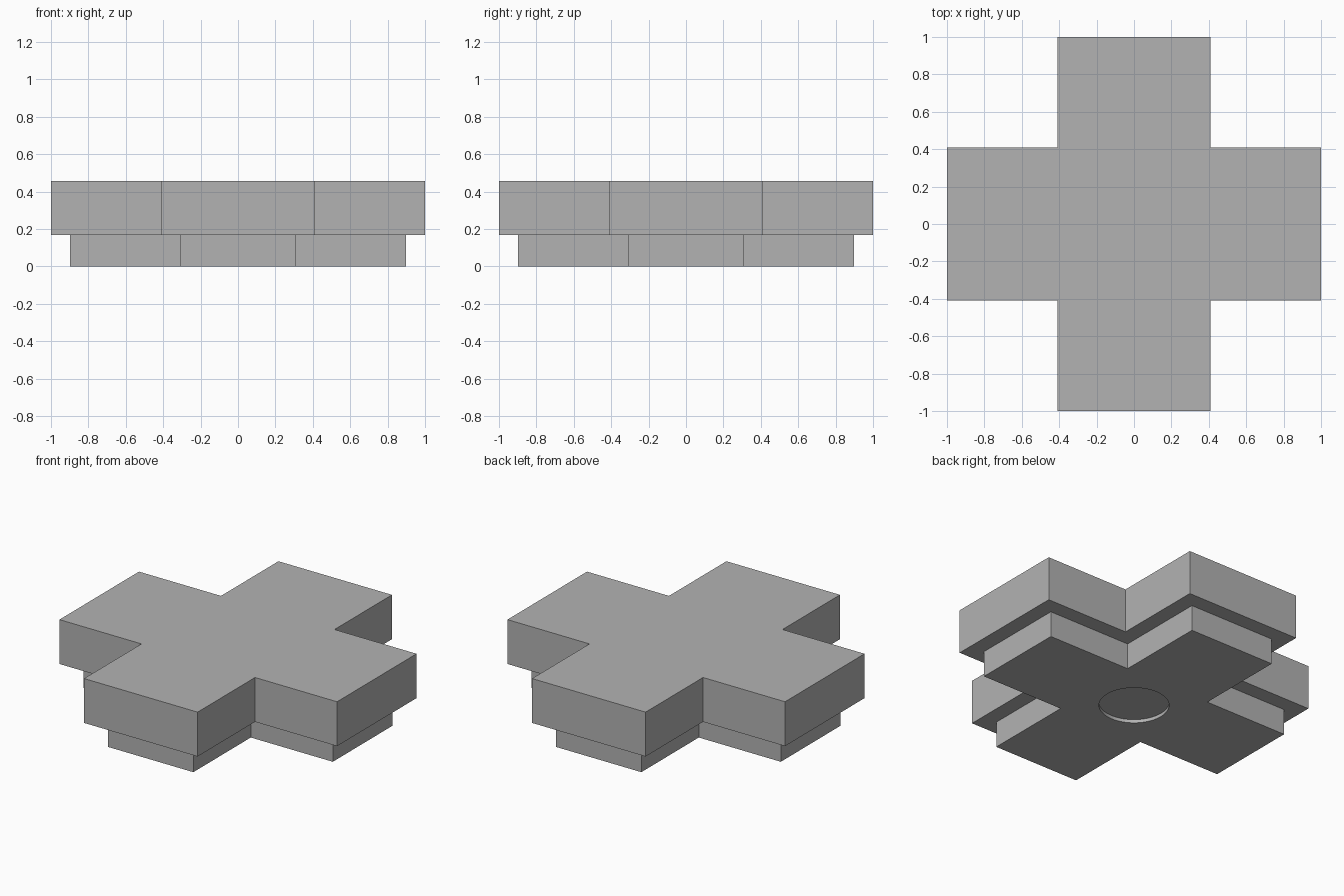
import bpy, bmesh, math
from mathutils import Vector

if "Cube" in bpy.data.objects:
    bpy.data.objects.remove(bpy.data.objects["Cube"], do_unlink=True)

STEP = 0.1016            # overhang of the upper tier
REACH, HALF = 1 - STEP, 0.409 - STEP
Z_STEP, Z_TOP = 0.168, 0.457
HOLE_R, HOLE_DEPTH = 0.207, 0.022

grey = bpy.data.materials.new("mid_grey")
grey.use_nodes = True
grey.diffuse_color = (0.45, 0.45, 0.45, 1)
grey.node_tree.nodes["Principled BSDF"].inputs["Base Color"].default_value = grey.diffuse_color


def add_object(name, bm):
    bmesh.ops.recalc_face_normals(bm, faces=bm.faces)
    mesh = bpy.data.meshes.new(name)
    bm.to_mesh(mesh)
    bm.free()
    mesh.materials.append(grey)
    obj = bpy.data.objects.new(name, mesh)
    bpy.context.collection.objects.link(obj)
    return obj


def extrude(bm, face, rise, spread):
    """Extrude a cap upward and push its outline outward, keeping the cross shape."""
    cap = bmesh.ops.extrude_face_region(bm, geom=[face])["geom"]
    top = next(g for g in cap if isinstance(g, bmesh.types.BMFace))
    for v in top.verts:
        v.co += Vector((math.copysign(spread, v.co.x), math.copysign(spread, v.co.y), rise))
    if face.is_valid and rise and face.calc_center_median().z > 0:
        bm.faces.remove(face)
    return top


# Cross outline: one arm's three corners, repeated in quarter turns
bm = bmesh.new()
outline = []
for k in range(4):
    c, s = round(math.cos(k * math.pi / 2)), round(math.sin(k * math.pi / 2))
    for x, y in ((REACH, -HALF), (REACH, HALF), (HALF, HALF)):
        outline.append(bm.verts.new((c * x - s * y, s * x + c * y, 0)))
bottom = bm.faces.new(outline)

# Lower tier, overhanging ledge, upper tier
face = extrude(bm, bottom, Z_STEP, 0)
ledge = extrude(bm, face, 0, STEP)
if face.is_valid:
    bm.faces.remove(face)
extrude(bm, ledge, Z_TOP - Z_STEP, 0)

# Keep a single bottom cap
if not any(all(abs(v.co.z) < 1e-6 for v in f.verts) for f in bm.faces):
    bm.faces.new([v for v in outline])
block = add_object("stepped_cross_block", bm)

# Shallow round recess in the underside
bm = bmesh.new()
bmesh.ops.create_cone(bm, cap_ends=True, segments=64, radius1=HOLE_R, radius2=HOLE_R,
                      depth=2 * HOLE_DEPTH)
cutter = add_object("recess_cutter", bm)
cutter.hide_render = True

cut = block.modifiers.new("underside_recess", 'BOOLEAN')
cut.operation, cut.object, cut.solver = 'DIFFERENCE', cutter, 'EXACT'
bpy.ops.object.select_all(action='DESELECT')
block.select_set(True)
bpy.context.view_layer.objects.active = block
bpy.ops.object.modifier_apply(modifier=cut.name)
bpy.data.objects.remove(cutter, do_unlink=True)
bpy.ops.object.shade_smooth_by_angle(angle=math.radians(30))
